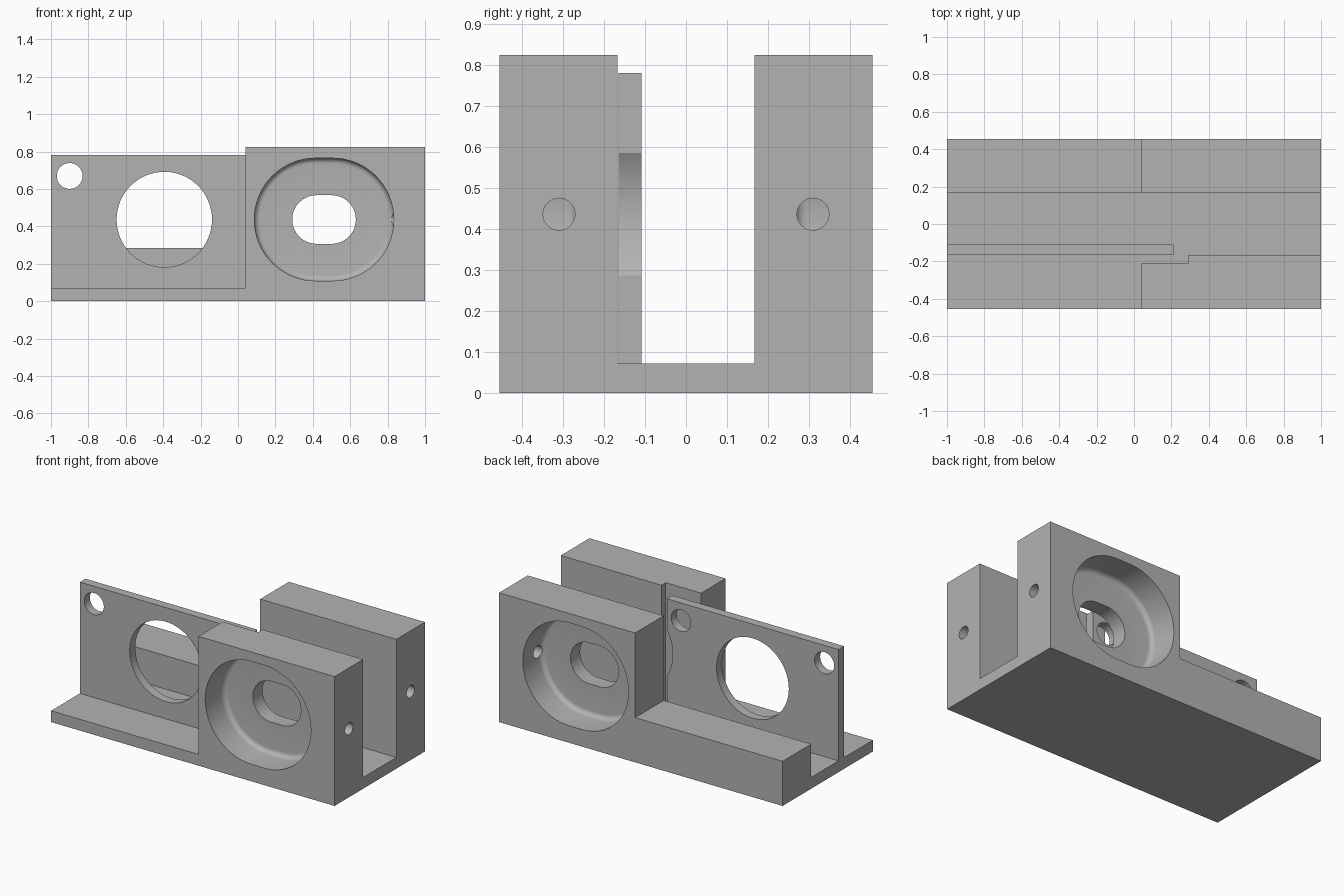
import bpy
import bmesh
from math import cos, sin, pi

cube = bpy.data.objects.get("Cube")
if cube:
    bpy.data.objects.remove(cube, do_unlink=True)

GREY = (0.45, 0.45, 0.45, 1)
metal = bpy.data.materials.new("plain grey")
metal.use_nodes = True
metal.diffuse_color = GREY
metal.node_tree.nodes["Principled BSDF"].inputs["Base Color"].default_value = GREY

MID_Z = 0.437      # height of the main bore line
SLOT_X = 0.46      # centre of the pockets and slots
FLOOR = 0.072      # base thickness
DEPTH = 0.455      # half depth of the body


def loft(name, rings):
    """Closed solid through a list of matching rings."""
    bm = bmesh.new()
    loops = [[bm.verts.new(p) for p in ring] for ring in rings]
    n = len(loops[0])
    for a, b in zip(loops, loops[1:]):
        for i in range(n):
            j = (i + 1) % n
            bm.faces.new((a[i], a[j], b[j], b[i]))
    bm.faces.new(loops[0])
    bm.faces.new(loops[-1])
    bmesh.ops.recalc_face_normals(bm, faces=bm.faces)
    mesh = bpy.data.meshes.new(name)
    bm.to_mesh(mesh)
    bm.free()
    mesh.materials.append(metal)
    obj = bpy.data.objects.new(name, mesh)
    bpy.context.collection.objects.link(obj)
    return obj


def prism(name, outline, z0, z1):
    return loft(name, [[(x, y, z) for x, y in outline] for z in (z0, z1)])


def box(name, x0, x1, y0, y1, z0, z1):
    return prism(name, [(x0, y0), (x1, y0), (x1, y1), (x0, y1)], z0, z1)


def stadium(x, z, half, r, y, n=64):
    """Round-ended outline in a plane of constant y; half = 0 is a circle."""
    pts = []
    for side in (1, -1):
        count = n // 2
        for i in range(count + (1 if half else 0)):
            a = -pi / 2 * side + pi * i / count
            pts.append((x + side * half + r * cos(a), y, z + r * sin(a)))
    return pts


def bore(x, z, half, r, y0=-1, y1=1):
    return loft("cutter", [stadium(x, z, half, r, y) for y in (y0, y1)])


def pocket(side):
    """Round-ended pocket with a filleted floor."""
    r, fillet, floor = 0.328, 0.03, 0.265
    rings = [stadium(SLOT_X, MID_Z, 0.045, r, side * 0.6)]
    for i in range(7):
        a = pi / 2 * i / 6
        rings.append(stadium(SLOT_X, MID_Z, 0.045, r - fillet * (1 - cos(a)),
                             side * (floor + fillet * (1 - sin(a)))))
    return loft("cutter", rings)


def side_hole(y, r=0.039, n=32):
    ring = [(y + r * cos(2 * pi * i / n), MID_Z + r * sin(2 * pi * i / n)) for i in range(n)]
    return loft("cutter", [[(x, p, q) for p, q in ring] for x in (0.7, 1.1)])


def cut(obj, cutter):
    cutter.hide_render = True
    mod = obj.modifiers.new("cut", "BOOLEAN")
    mod.operation = "DIFFERENCE"
    mod.solver = "EXACT"
    mod.object = cutter
    bpy.context.view_layer.objects.active = obj
    bpy.ops.object.modifier_apply(modifier=mod.name)
    bpy.data.objects.remove(cutter, do_unlink=True)


# Body: channel, front ledge and plate notch removed in one plan shape
body = box("body", -1, 1, -DEPTH, DEPTH, 0, 0.825)
channel = [(-1.1, -0.6), (0.04, -0.6), (0.04, -0.21), (0.29, -0.21),
           (0.29, -0.167), (1.1, -0.167), (1.1, 0.167), (-1.1, 0.167)]
cut(body, prism("cutter", channel, FLOOR, 1))

# Low rear rail
cut(body, box("cutter", -1.1, 0.04, 0.1, 0.6, 0.285, 1))

# Pockets and side holes on both blocks, then the through slot
for side in (-1, 1):
    cut(body, pocket(side))
    cut(body, side_hole(side * 0.31))
cut(body, bore(SLOT_X, MID_Z, 0.04, 0.13))

# Upright plate with large bore, corner holes and a scooped inner end
plate = box("upright_plate", -1, 0.212, -0.165, -0.109, FLOOR, 0.782)
cut(plate, bore(-0.394, MID_Z, 0, 0.255))
for x in (-0.9, 0.112):
    cut(plate, bore(x, 0.67, 0, 0.069))
cut(plate, bore(SLOT_X, MID_Z, 0, 0.29))

# Smooth the bores, keep the edges crisp
for obj in (body, plate):
    bpy.ops.object.select_all(action="DESELECT")
    obj.select_set(True)
    bpy.context.view_layer.objects.active = obj
    bpy.ops.object.shade_smooth_by_angle(angle=pi / 6)
